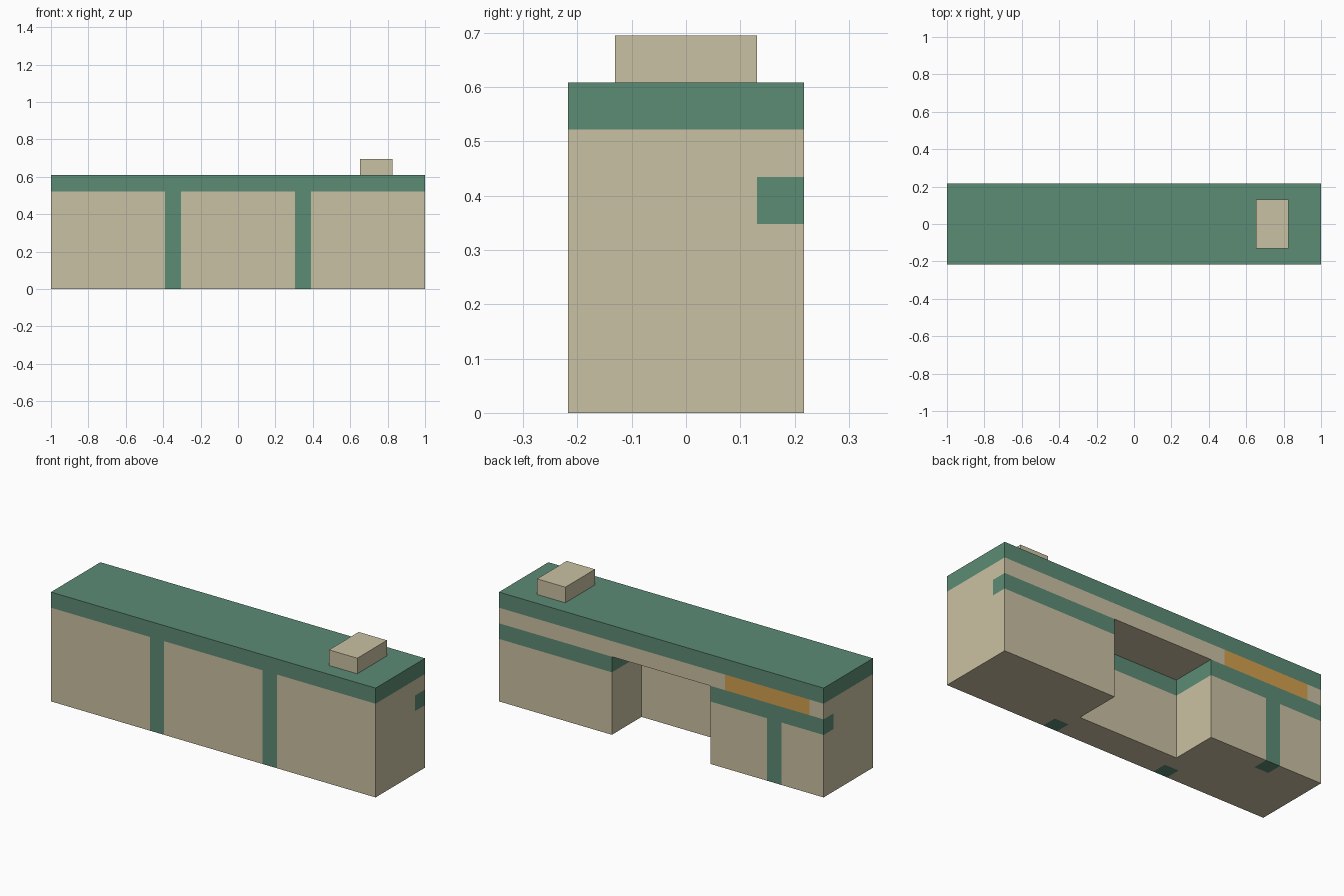
import bpy, bmesh
from mathutils import Vector

if "Cube" in bpy.data.objects:
    bpy.data.objects.remove(bpy.data.objects["Cube"])

U = 2 / 23  # design module: the counter is 23 x 5 x 7 modules


def material(name, srgb):
    m = bpy.data.materials.new(name)
    lin = [((c / 255 + 0.055) / 1.055) ** 2.4 for c in srgb]
    m.diffuse_color = (*lin, 1)
    m.use_nodes = True
    m.node_tree.nodes["Principled BSDF"].inputs["Base Color"].default_value = m.diffuse_color
    return m


TAN, GREEN, ORANGE = range(3)
MATS = [material("tan", (202, 193, 163)),
        material("green", (92, 139, 117)),
        material("orange", (210, 161, 78))]


def box(lo, hi):
    bm = bmesh.new()
    bmesh.ops.create_cube(bm, size=1)
    lo, hi = Vector(lo), Vector(hi)
    for v in bm.verts:
        v.co = (lo + hi) / 2 + v.co * (hi - lo)
    return bm


def cut(bm, axis, positions):
    for p in positions:
        co, no = Vector(), Vector()
        co[axis], no[axis] = p, 1
        bmesh.ops.bisect_plane(bm, geom=bm.verts[:] + bm.edges[:] + bm.faces[:],
                               dist=1e-5, plane_co=co, plane_no=no)


def finish(bm, name):
    bmesh.ops.recalc_face_normals(bm, faces=bm.faces[:])
    bmesh.ops.scale(bm, vec=(U, U, U), verts=bm.verts[:])
    me = bpy.data.meshes.new(name)
    bm.to_mesh(me)
    bm.free()
    for m in MATS:
        me.materials.append(m)
    ob = bpy.data.objects.new(name, me)
    bpy.context.collection.objects.link(ob)
    return ob


# Counter body with a knee niche pushed in from the back
body = box((-11.5, -2.5, 0), (11.5, 2.5, 7))
cut(body, 0, (-3.5, 3.5))
cut(body, 1, (-0.5,))
cut(body, 2, (5,))


def niche_faces(axis, value):
    found = []
    for f in body.faces:
        c = f.calc_center_median()
        if abs(c[axis] - value) < 0.01 and abs(c.x) < 3.5 and c.y > -0.5 and c.z < 5:
            found.append(f)
    return found


ext = bmesh.ops.extrude_face_region(body, geom=niche_faces(1, 2.5))
bmesh.ops.translate(body, vec=(0, -3, 0),
                    verts=[g for g in ext["geom"] if isinstance(g, bmesh.types.BMVert)])
bmesh.ops.delete(body, geom=niche_faces(1, 2.5) + niche_faces(2, 0), context='FACES')
bmesh.ops.remove_doubles(body, verts=body.verts[:], dist=1e-4)

# Colour seams
cut(body, 0, (-10.5, -8.5, -7.5, -4.5, 4.5))
cut(body, 1, (-1.5, 1.5))
cut(body, 2, (4, 6))


def colour(c):
    if c.z > 6:                                            # top band
        return GREEN
    if c.y < -1.5 and 3.5 < abs(c.x) < 4.5:                # front posts
        return GREEN
    if c.y > 1.5 and -8.5 < c.x < -7.5 and c.z < 4:        # back post
        return GREEN
    in_niche = abs(c.x) < 3.6 and c.y > -0.6
    if 4 < c.z < 4.99 and (c.y > 1.5 or in_niche):         # back stripe
        return GREEN
    if c.y > 2.4 and -10.5 < c.x < -4.5 and 5 < c.z < 6:   # back panel
        return ORANGE
    return TAN


for f in body.faces:
    f.material_index = colour(f.calc_center_median())
finish(body, "counter_body")

# Small box standing on the top
finish(box((7.5, -1.5, 7), (9.5, 1.5, 8)), "top_box")
